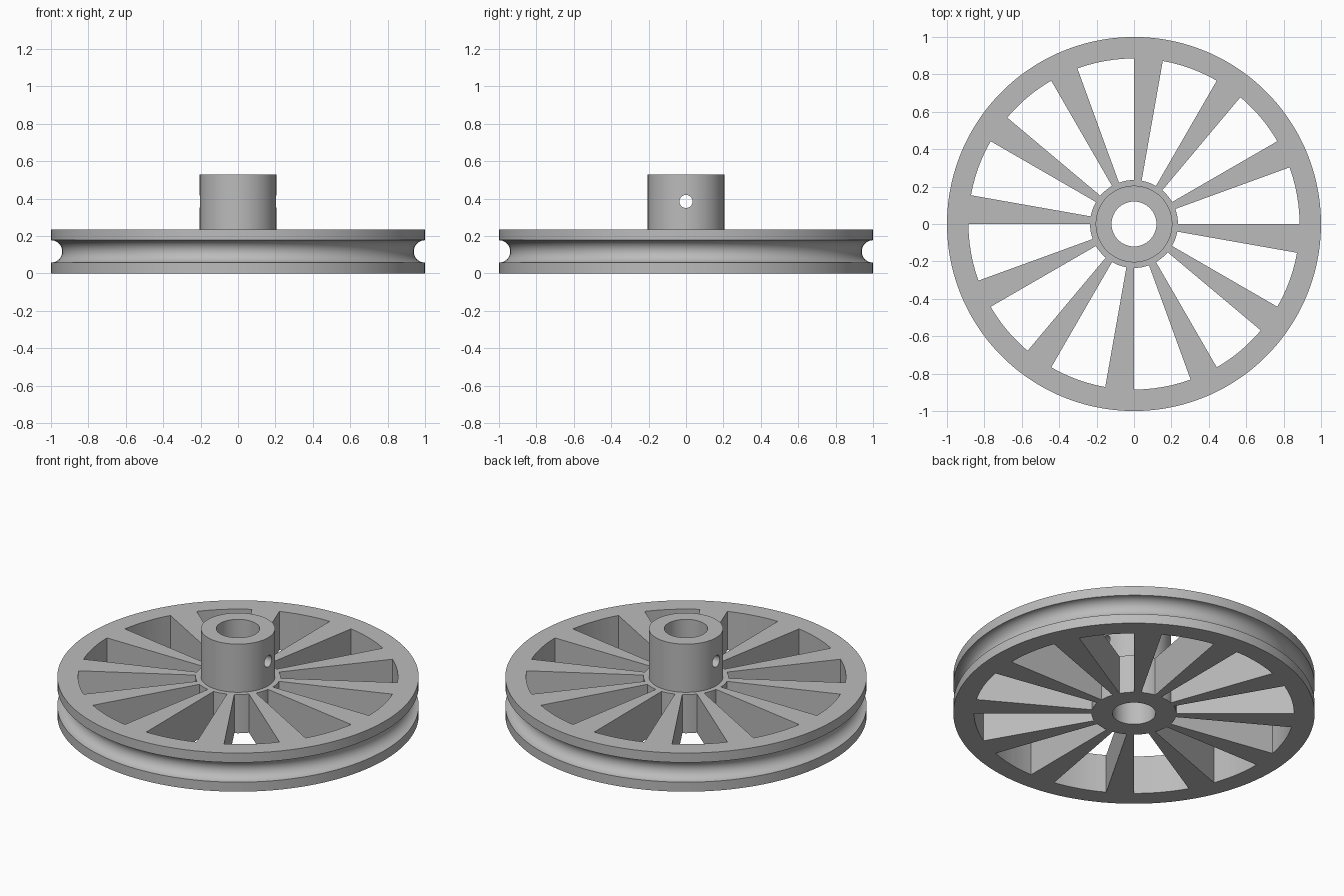
import bpy
import bmesh
from math import cos, sin, pi, radians

if "Cube" in bpy.data.objects:
    bpy.data.objects.remove(bpy.data.objects["Cube"], do_unlink=True)

SEGMENTS = 128
PLATE_H, HUB_H = 0.236, 0.53
BORE_R, HUB_R = 0.12, 0.205
GROOVE_R, GROOVE_Z = 0.06, 0.118
HOLE_R, HOLE_Z = 0.035, 0.385

grey = bpy.data.materials.new("plain grey")
grey.use_nodes = True
colour = (0.5, 0.5, 0.5, 1)
grey.diffuse_color = colour
grey.node_tree.nodes["Principled BSDF"].inputs["Base Color"].default_value = colour


def make_object(name, bm):
    bmesh.ops.recalc_face_normals(bm, faces=bm.faces)
    mesh = bpy.data.meshes.new(name)
    bm.to_mesh(mesh)
    bm.free()
    mesh.materials.append(grey)
    obj = bpy.data.objects.new(name, mesh)
    bpy.context.collection.objects.link(obj)
    return obj


def prism(bm, outline, axis_point, depth):
    """Close an outline into a face and extrude it along depth."""
    face = bm.faces.new([bm.verts.new(axis_point(a, b)) for a, b in outline])
    new = bmesh.ops.extrude_face_region(bm, geom=[face])["geom"]
    bmesh.ops.translate(bm, vec=depth, verts=[v for v in new if isinstance(v, bmesh.types.BMVert)])


def arc(radius, start, end, steps):
    return [(radius * cos(start + (end - start) * i / steps),
             radius * sin(start + (end - start) * i / steps)) for i in range(steps + 1)]


# Wheel and hub: one profile turned about z, with a half-round belt groove
groove = [(1 + a, GROOVE_Z + b) for a, b in arc(GROOVE_R, 1.5 * pi, 0.5 * pi, 16)]
profile = [(BORE_R, 0), (1, 0)] + groove + [
    (1, PLATE_H), (HUB_R, PLATE_H), (HUB_R, HUB_H), (BORE_R, HUB_H)]
bm = bmesh.new()
half_step = pi / SEGMENTS
verts = [bm.verts.new((r * cos(half_step), r * sin(half_step), z)) for r, z in profile]
edges = [bm.edges.new((v, verts[i - 1])) for i, v in enumerate(verts)]
bmesh.ops.spin(bm, geom=verts + edges, cent=(0, 0, 0), axis=(0, 0, 1),
               angle=2 * pi, steps=SEGMENTS, use_merge=True)
bmesh.ops.remove_doubles(bm, verts=bm.verts, dist=1e-5)
wheel = make_object("pulley_wheel", bm)

# Twelve wedge openings that leave tapered spokes between them
bm = bmesh.new()
for i in range(12):
    a, b = radians(30 * i), radians(30 * i + 20)
    outline = arc(0.885, a, b, 6) + arc(0.235, b, a, 4)
    prism(bm, outline, lambda x, y: (x, y, -0.1), (0, 0, PLATE_H + 0.2))
openings = make_object("spoke_openings_cutter", bm)

# Set screw hole across the hub
bm = bmesh.new()
prism(bm, arc(HOLE_R, 0, 2 * pi, 32)[:-1], lambda y, z: (-0.3, y, HOLE_Z + z), (0.6, 0, 0))
screw_hole = make_object("screw_hole_cutter", bm)

# Cut, apply and tidy up
bpy.context.view_layer.objects.active = wheel
for cutter in (openings, screw_hole):
    cutter.hide_render = True
    mod = wheel.modifiers.new(cutter.name, "BOOLEAN")
    mod.operation, mod.solver, mod.object = "DIFFERENCE", "EXACT", cutter
    bpy.ops.object.modifier_apply(modifier=mod.name)
    bpy.data.objects.remove(cutter, do_unlink=True)

bpy.ops.object.select_all(action="DESELECT")
wheel.select_set(True)
bpy.ops.object.shade_smooth_by_angle(angle=radians(30))
